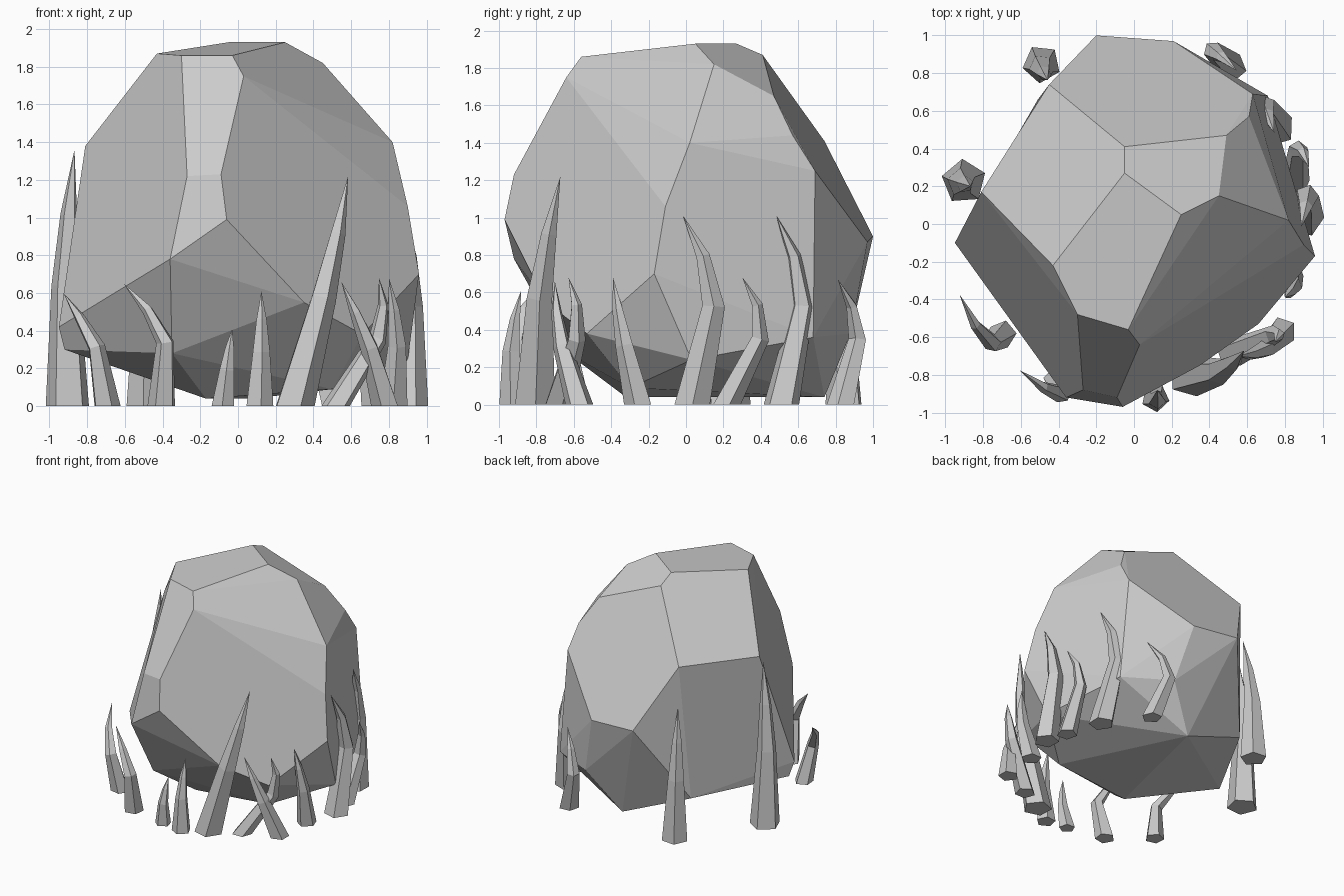
import bpy, bmesh, math
from mathutils import Vector, Quaternion

if "Cube" in bpy.data.objects:
    bpy.data.objects.remove(bpy.data.objects["Cube"])

UP = Vector((0, 0, 1))


def finish(bm, name):
    bmesh.ops.recalc_face_normals(bm, faces=bm.faces[:])
    me = bpy.data.meshes.new(name)
    bm.to_mesh(me)
    bm.free()
    ob = bpy.data.objects.new(name, me)
    bpy.context.collection.objects.link(ob)


# boulder: convex hull of the corners of each tier
crown = [(-.43, -.22, 1.87), (-.05, .41, 1.87), (-.05, .27, 1.93), (.25, .05, 1.93),
         (.45, .15, 1.82), (-.3, -.48, 1.86), (-.03, -.56, 1.86), (.03, -.64, 1.75)]
shoulder = [(-.81, .17, 1.38), (-.45, .74, 1.41), (.49, .47, 1.65), (.61, .57, 1.44),
            (.63, .69, 1.25), (.82, .02, 1.4), (-.09, -.92, 1.23), (-.27, -.88, 1.22)]
waist = [(-.2, 1, .9), (.21, .97, .87), (.96, -.17, .7), (-.06, -.97, .99),
         (-.36, -.92, .78), (-.95, -.1, .42), (.35, -.75, .55), (.9, -.11, 1.06)]
underside = [(-.92, -.07, .3), (.66, -.53, .38), (.71, .68, .36), (.9, .03, .24),
             (-.35, -.64, .28), (.5, -.3, .09), (-.17, -.32, .04), (.08, .74, .04),
             (-.51, .66, .28), (.33, .88, .38)]
bm = bmesh.new()
for c in crown + shoulder + waist + underside:
    bm.verts.new(c)
bmesh.ops.convex_hull(bm, input=bm.verts[:])
loose = [v for v in bm.verts if not v.link_faces]
bmesh.ops.delete(bm, geom=loose, context='VERTS')
bmesh.ops.dissolve_limit(bm, angle_limit=math.radians(4),
                         verts=bm.verts[:], edges=bm.edges[:])
finish(bm, "boulder")


def polar(r, deg, z):
    a = math.radians(deg)
    return Vector((r * math.cos(a), r * math.sin(a), z))


# root spike: five-sided rings tapering along a bent path that hugs the boulder
def spike(name, r, start, end, height, bow, reach):
    def path(t, bend):
        return polar(r + (reach - r) * t + .03 * bend,
                     start + (end - start) * t + bow * bend,
                     height * (t + .006 * bow * bend))

    pts = [path(0, 0), path(.47, 1), path(.75, .7), path(1, 0)]
    width = .035 + .055 * height
    spin = Quaternion(UP, math.radians(start))
    bm = bmesh.new()
    rings = []
    for i, f in enumerate((1.1, .7, .42)):
        axis = (pts[i + 1] - pts[i - 1]).normalized() if i else UP
        tilt = UP.rotation_difference(axis) @ spin
        rings.append([bm.verts.new(pts[i] + tilt @ polar(width * f, 72 * k, 0))
                      for k in range(5)])
    point = bm.verts.new(pts[3])
    bm.faces.new(rings[0])
    for k in range(5):
        n = (k + 1) % 5
        for lo, hi in zip(rings, rings[1:]):
            bm.faces.new((lo[k], lo[n], hi[n], hi[k]))
        bm.faces.new((rings[-1][k], rings[-1][n], point))
    finish(bm, name)


# each spike: foot radius, foot angle, tip angle, height
hooked = [(.91, -140, -158, .6), (.92, -116, -128, .65), (.86, -53, -40, .68),
          (.91, 2, -1, 1.01), (.91, 34, 33, 1.01), (.88, 14, 18, .68), (.98, 58, 56, .67)]
straight = [(.86, -70, -49, 1.22), (.9, -95, -92, .41), (.93, -83, -82, .61),
            (.97, -36, -52, .66), (.86, -17, -26, .68), (.98, 120, 121, 1.07),
            (.93, 166, 167, 1.36)]
for i, s in enumerate(hooked):
    spike(f"hooked_root_{i + 1}", *s, bow=8.5, reach=1.16 - .27 * s[3])
for i, s in enumerate(straight):
    spike(f"straight_root_{i + 1}", *s, bow=0, reach=.89)
